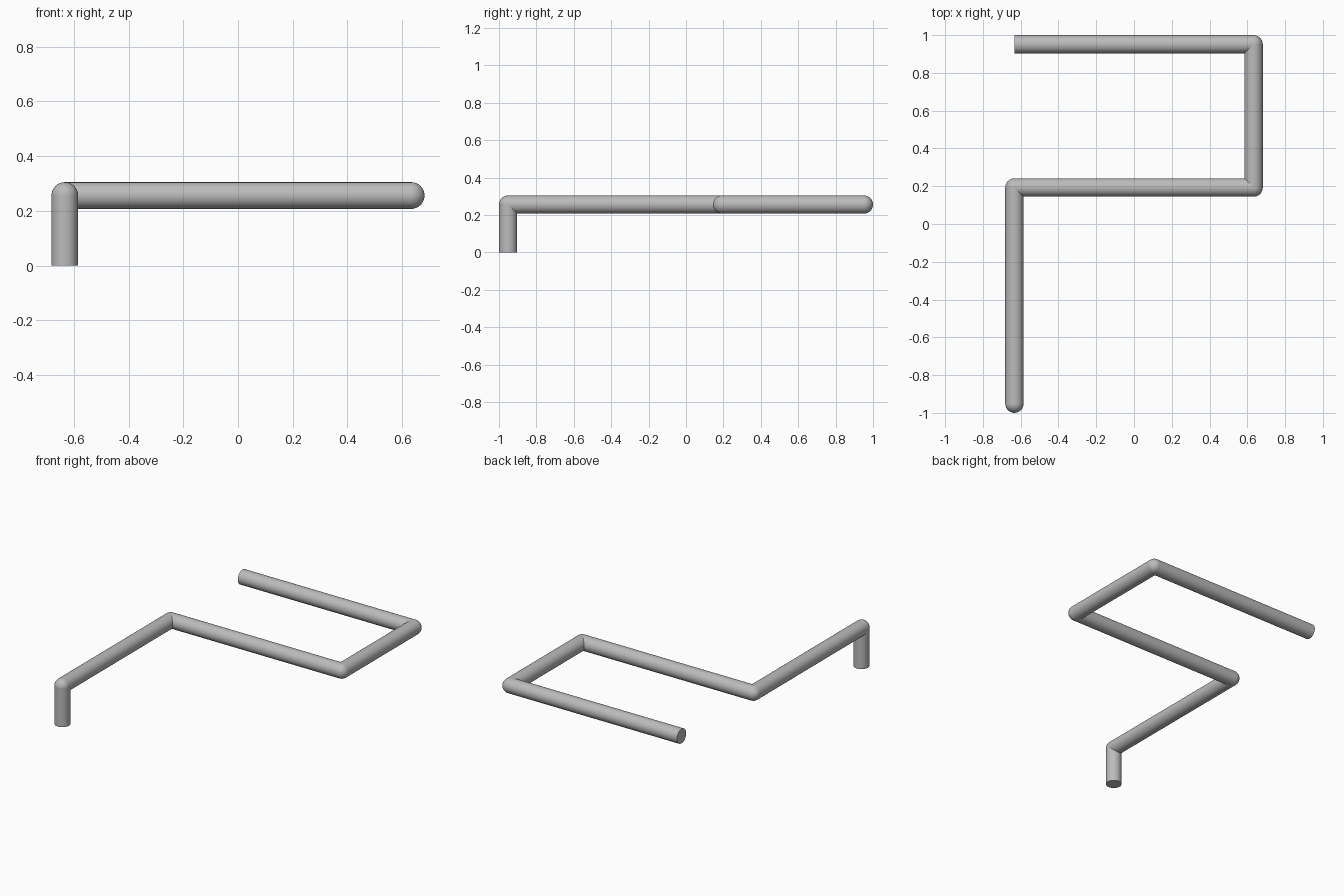
import bpy
import math
from mathutils import Vector

cube = bpy.data.objects.get("Cube")
if cube:
    bpy.data.objects.remove(cube, do_unlink=True)

RADIUS = 0.0487
SIDES = 48

# Centre line of the bent pipe, from the floor to the free end
PATH = [Vector(p) for p in (
    (-0.633, -0.951, 0.0),
    (-0.633, -0.951, 0.256),
    (-0.633, 0.193, 0.256),
    (0.633, 0.193, 0.256),
    (0.633, 0.951, 0.256),
    (-0.633, 0.951, 0.256),
)]
NAMES = ["upright_pipe", "long_pipe", "middle_pipe", "short_pipe", "end_pipe"]

# Plain grey metal
grey = bpy.data.materials.new("grey")
grey.use_nodes = True
colour = (0.5, 0.5, 0.5, 1.0)
grey.diffuse_color = colour
grey.node_tree.nodes["Principled BSDF"].inputs["Base Color"].default_value = colour


def finish(name):
    obj = bpy.context.object
    obj.name = name
    obj.data.materials.append(grey)
    bpy.ops.object.shade_smooth_by_angle(angle=math.radians(40))


# Straight, flat-capped lengths of pipe
for name, a, b in zip(NAMES, PATH, PATH[1:]):
    run = b - a
    bpy.ops.mesh.primitive_cylinder_add(
        vertices=SIDES, radius=RADIUS, depth=run.length, location=(a + b) / 2,
        rotation=run.to_track_quat('Z', 'Y').to_euler())
    finish(name)

# Rounded elbows at the bends
for i, point in enumerate(PATH[1:-1], 1):
    bpy.ops.mesh.primitive_uv_sphere_add(
        segments=SIDES, ring_count=SIDES // 2, radius=RADIUS, location=point)
    finish(f"elbow_{i}")
